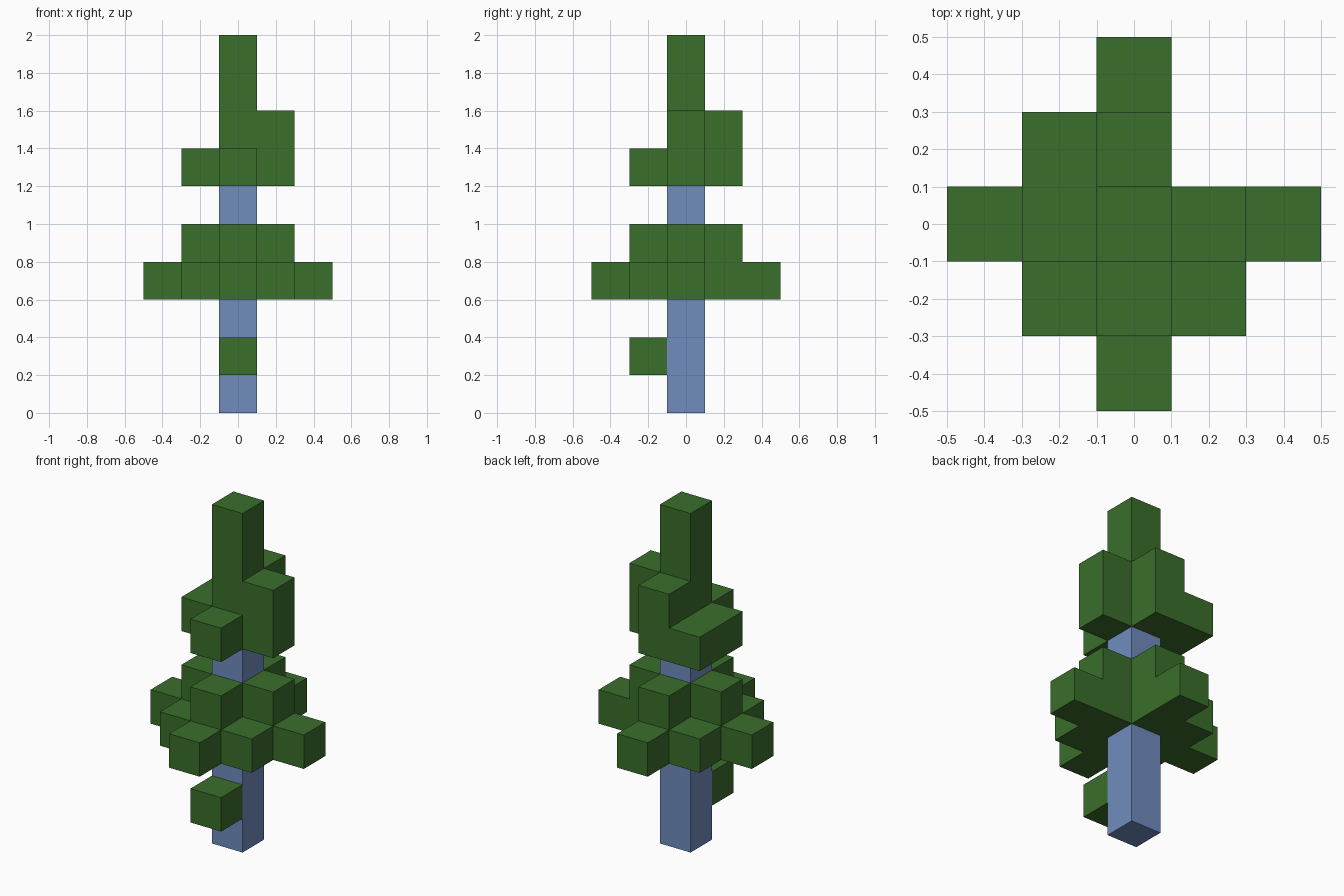
import bpy
import bmesh
from mathutils import Vector

cube = bpy.data.objects.get("Cube")
if cube:
    bpy.data.objects.remove(cube, do_unlink=True)

UNIT = 0.2  # edge of one block


def material(name, color):
    mat = bpy.data.materials.new(name)
    mat.use_nodes = True
    mat.diffuse_color = color
    mat.node_tree.nodes["Principled BSDF"].inputs["Base Color"].default_value = color
    return mat


def column(x, y, low, high):
    return {(x, y, z) for z in range(low, high)}


def diamond(radius, z):
    span = range(-radius, radius + 1)
    return {(x, y, z) for x in span for y in span
            if 0 < abs(x) + abs(y) <= radius}


leaf = material("leaf green", (0.042, 0.156, 0.024, 1))
bark = material("trunk blue", (0.162, 0.262, 0.515, 1))

# Each part is a set of grid blocks
parts = {
    "trunk": (column(0, 0, 0, 7), bark),
    "low_twig": ({(0, -1, 1)}, leaf),
    # wide lower tier with one missing back corner, and a smaller tier above
    "lower_foliage": ((diamond(2, 3) - {(1, 1, 3)}) | diamond(1, 4), leaf),
    # upper tier, taller at the back and left, plus a back corner block
    "upper_foliage": (diamond(1, 6) | {(-1, 1, 6), (1, 0, 7), (0, 1, 7)}, leaf),
    "treetop": (column(0, 0, 7, 10), leaf),
}
filled = set().union(*(blocks for blocks, _ in parts.values()))


def build_blocks(name, blocks, mat):
    """Mesh of the exposed block faces only, merged where flat."""
    bm = bmesh.new()
    for block in sorted(blocks):
        center = Vector(block) + Vector((0, 0, 0.5))
        for axis in range(3):
            for sign in (-1, 1):
                normal = Vector((0, 0, 0))
                normal[axis] = sign
                if tuple(int(a + b) for a, b in zip(block, normal)) in filled:
                    continue
                u = Vector((0, 0, 0))
                u[(axis + 1) % 3] = 0.5
                v = normal.cross(u)
                middle = center + normal * 0.5
                corners = (middle - u - v, middle + u - v,
                           middle + u + v, middle - u + v)
                bm.faces.new([bm.verts.new(c * UNIT) for c in corners])
    bmesh.ops.remove_doubles(bm, verts=bm.verts[:], dist=0.001)
    bmesh.ops.dissolve_limit(bm, angle_limit=0.01,
                             verts=bm.verts[:], edges=bm.edges[:])
    mesh = bpy.data.meshes.new(name)
    bm.to_mesh(mesh)
    bm.free()
    mesh.materials.append(mat)
    bpy.context.collection.objects.link(bpy.data.objects.new(name, mesh))


for part_name, (part_blocks, part_material) in parts.items():
    build_blocks(part_name, part_blocks, part_material)
